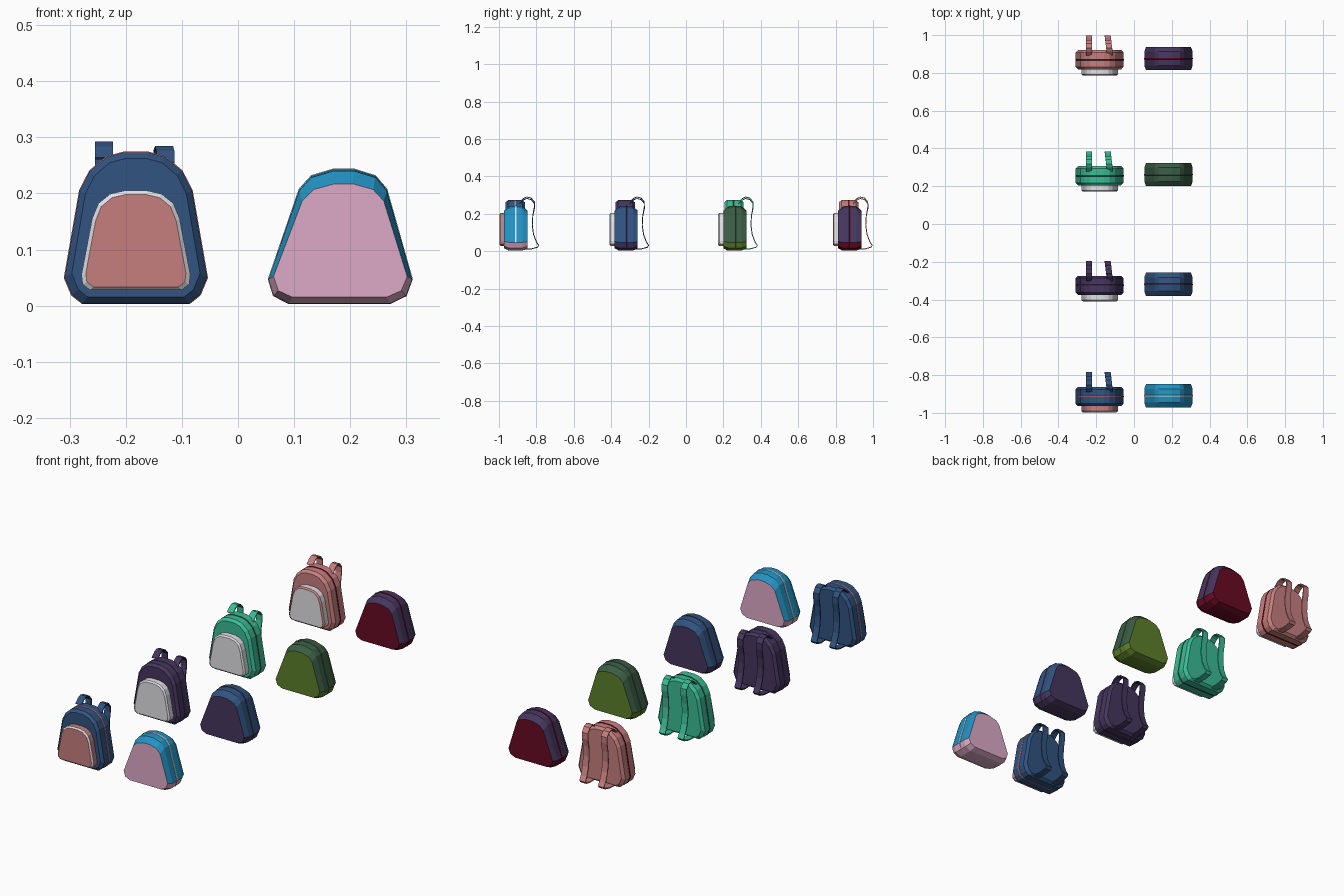
import bpy, bmesh
from mathutils import Vector

if "Cube" in bpy.data.objects:
    bpy.data.objects.remove(bpy.data.objects["Cube"])


def lin(c):
    c /= 255
    return c / 12.92 if c <= 0.04045 else ((c + 0.055) / 1.055) ** 2.4


def mat(name, r, g, b):
    m = bpy.data.materials.new(name)
    m.diffuse_color = (lin(r), lin(g), lin(b), 1)
    m.use_nodes = True
    m.node_tree.nodes["Principled BSDF"].inputs["Base Color"].default_value = m.diffuse_color
    return m


navy = mat("navy", 49, 83, 128)
rose = mat("rose", 198, 126, 126)
sky = mat("sky_blue", 35, 146, 194)
pink = mat("soft_pink", 220, 170, 198)
purple = mat("dark_purple", 70, 54, 94)
teal = mat("teal_green", 58, 188, 148)
white = mat("white", 225, 225, 230)
green = mat("dark_green", 58, 92, 68)
olive = mat("olive", 92, 128, 42)
maroon = mat("maroon", 104, 10, 34)


def finish(name, bm, mats):
    bmesh.ops.recalc_face_normals(bm, faces=bm.faces)
    me = bpy.data.meshes.new(name)
    bm.to_mesh(me)
    bm.free()
    for m in mats:
        me.materials.append(m)
    ob = bpy.data.objects.new(name, me)
    bpy.context.collection.objects.link(ob)
    return ob


def loft(name, half, layers, cx, cy, mats, bands, caps, shear=0.0, low=None):
    """Mirrored outline lofted along y. Layers are (y, width scale, bottom z inset, top z inset).
    bands = material per step, caps = material of both ends, low = (z, material) for the base."""
    prof = half + [(-x, z) for x, z in reversed(half)]
    z0, z1 = half[0][1], half[-1][1]
    bm = bmesh.new()
    rings = []
    for y, s, b, t in layers:
        k = (z1 - t - z0 - b) / (z1 - z0)
        rings.append([bm.verts.new((cx + x * s + shear * (z - z0), cy + y, z0 + b + (z - z0) * k))
                      for x, z in prof])
    n = len(prof)
    for i, band in enumerate(bands):
        for j in range(n):
            f = bm.faces.new((rings[i][j], rings[i][(j + 1) % n],
                              rings[i + 1][(j + 1) % n], rings[i + 1][j]))
            f.material_index = band
            if low and f.calc_center_median().z < low[0]:
                f.material_index = low[1]
    for r in (rings[0], rings[-1]):
        bm.faces.new(r).material_index = caps
    return finish(name, bm, mats)


def strap(name, path, width, cy, color, thick=0.005):
    """Flat band that follows a path of (x, y, z) points."""
    bm = bmesh.new()
    pts = [Vector(p) + Vector((0, cy, 0)) for p in path]
    rings = []
    for i, p in enumerate(pts):
        d = pts[min(i + 1, len(pts) - 1)] - pts[max(i - 1, 0)]
        nrm = Vector((0, -d.z, d.y)).normalized() * thick / 2
        side = Vector((width / 2, 0, 0))
        rings.append([bm.verts.new(p + v) for v in
                      (-side - nrm, side - nrm, side + nrm, -side + nrm)])
    for a, b in zip(rings, rings[1:]):
        for j in range(4):
            bm.faces.new((a[j], a[(j + 1) % 4], b[(j + 1) % 4], b[j]))
    bm.faces.new(rings[0])
    bm.faces.new(rings[-1])
    return finish(name, bm, [color])


# half outlines (x, z), bottom to top
PACK = [(0.095, 0.004), (0.114, 0.019), (0.127, 0.05), (0.100, 0.205),
        (0.082, 0.24), (0.052, 0.265), (0.022, 0.273)]
POCKET = [(0.082, 0.028), (0.095, 0.038), (0.097, 0.055), (0.078, 0.155),
          (0.067, 0.182), (0.046, 0.199), (0.020, 0.205)]
LUNCH = [(0.090, 0.003), (0.118, 0.017), (0.128, 0.047), (0.078, 0.207),
         (0.057, 0.231), (0.018, 0.243)]

# body sections, with the raised zip in the middle
PACK_L = [(-0.051, 0.9, 0.011, 0.011), (-0.038, 1, 0, 0), (-0.004, 1, 0, 0),
          (-0.003, 1.012, -0.001, -0.0015), (0.003, 1.012, -0.001, -0.0015),
          (0.004, 1, 0, 0), (0.038, 1, 0, 0), (0.051, 0.9, 0.011, 0.011)]
LUNCH_L = [(-0.062, 0.93, 0.012, 0.026), (-0.036, 1, 0.001, 0.003), (-0.004, 1, 0, 0),
           (-0.003, 1.01, 0, -0.0015), (0.003, 1.01, 0, -0.0015),
           (0.004, 1, 0, 0), (0.036, 1, 0.001, 0.003), (0.062, 0.93, 0.012, 0.026)]
POCKET_L = [(-0.084, 0.92, 0.005, 0.007), (-0.078, 1, 0, 0), (-0.045, 1, 0, 0)]
BANDS = [0, 0, 1, 1, 1, 0, 0]

# strap side path (y, z), from the top of the back down to the base
PATH = [(0.025, 0.262), (0.045, 0.282), (0.062, 0.290), (0.085, 0.284), (0.102, 0.264),
        (0.102, 0.235), (0.094, 0.19), (0.091, 0.14), (0.098, 0.09), (0.113, 0.05),
        (0.126, 0.03), (0.118, 0.021), (0.085, 0.012), (0.045, 0.010)]

# y, pack, pack zip, pocket, pocket rim, lunch y, lunch side, lunch face, lunch zip
SETS = [
    (-0.913, navy, rose, rose, white, -0.910, sky, pink, white),
    (-0.325, purple, purple, white, white, -0.320, navy, purple, purple),
    (0.256, teal, green, white, white, 0.262, green, olive, green),
    (0.870, rose, maroon, white, rose, 0.876, purple, maroon, maroon),
]

for i, (y, body, zip_c, pocket, rim, ly, side, face, lzip) in enumerate(SETS, 1):
    # backpack with front pocket
    loft(f"backpack_body_{i}", PACK, PACK_L, -0.182, y, [body, zip_c], BANDS, 0)
    loft(f"backpack_pocket_{i}", POCKET, POCKET_L, -0.182, y, [pocket, rim], [1, 0], 0)
    # shoulder straps, the right one a little lower and slanted
    strap(f"left_strap_{i}", [(-0.239, a, b) for a, b in PATH], 0.032, y, body)
    strap(f"right_strap_{i}", [(-0.129 - 0.12 * max(a - 0.04, 0), a, b - (0.008 if b > 0.2 else 0))
                               for a, b in PATH], 0.032, y, body)
    # lunch bag
    loft(f"lunch_bag_{i}", LUNCH, LUNCH_L, 0.181, ly, [side, lzip, face], BANDS, 2,
         shear=0.03, low=(0.045, 2))
